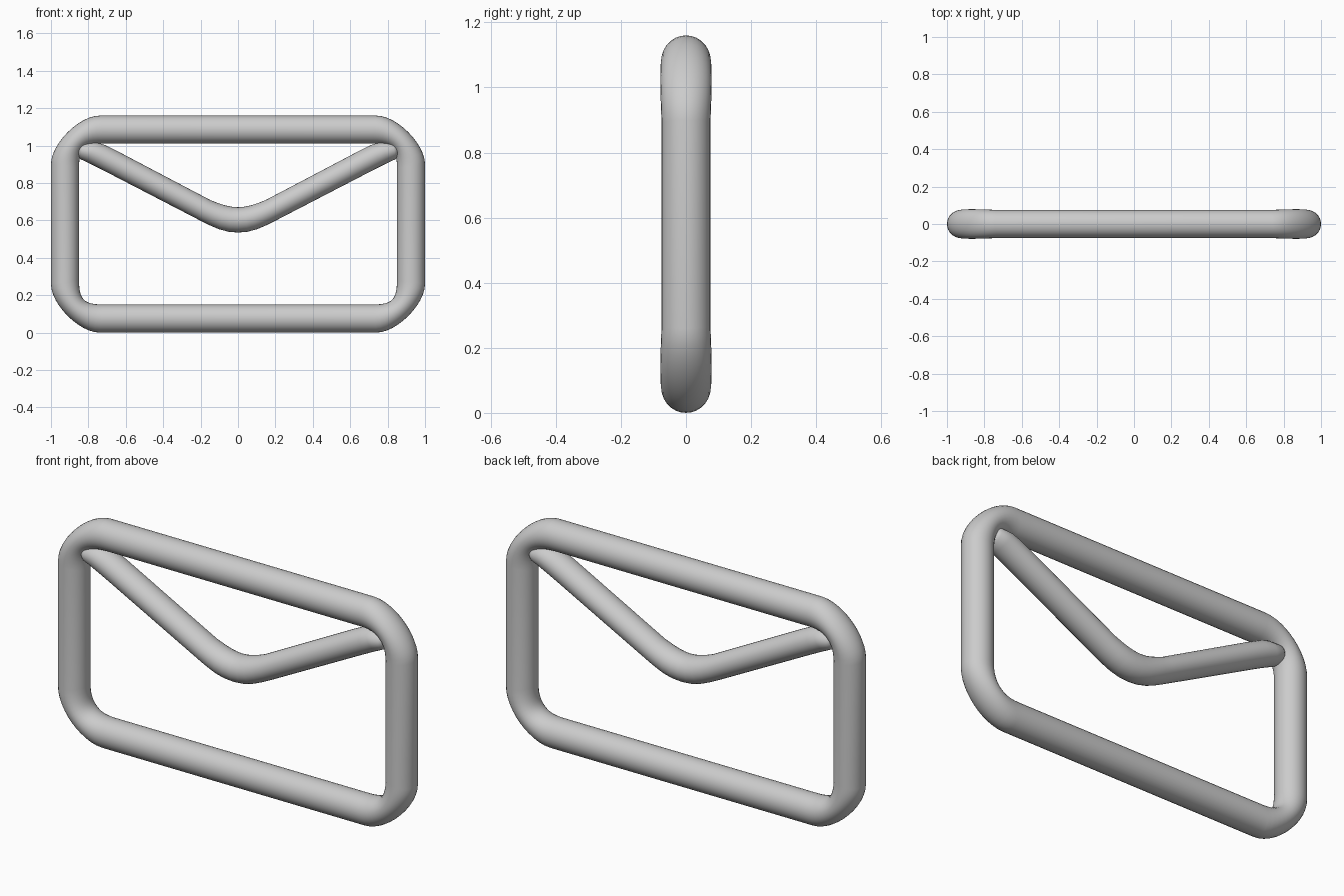
import bpy, bmesh, math
from mathutils import Vector

if "Cube" in bpy.data.objects:
    bpy.data.objects.remove(bpy.data.objects["Cube"])

SIDES = 28


def tube(name, sections, closed):
    """Loft elliptical rings; each section = (edge point A, edge point B, depth radius) in XZ."""
    bm = bmesh.new()
    rings = []
    for a, b, ry in sections:
        a, b = Vector(a), Vector(b)
        mid, half = (a + b) / 2, (a - b) / 2
        ring = []
        for i in range(SIDES):
            t = 2 * math.pi * i / SIDES
            p = mid + half * math.cos(t)
            ring.append(bm.verts.new((p.x, ry * math.sin(t), p.y)))
        rings.append(ring)
    pairs = list(zip(rings, rings[1:]))
    if closed:
        pairs.append((rings[-1], rings[0]))
    else:
        bm.faces.new(rings[0])
        bm.faces.new(rings[-1])
    for r, s in pairs:
        for i in range(SIDES):
            j = (i + 1) % SIDES
            bm.faces.new((r[i], r[j], s[j], s[i]))
    bmesh.ops.recalc_face_normals(bm, faces=bm.faces)
    mesh = bpy.data.meshes.new(name)
    bm.to_mesh(mesh)
    bm.free()
    for f in mesh.polygons:
        f.use_smooth = True
    obj = bpy.data.objects.new(name, mesh)
    bpy.context.collection.objects.link(obj)
    return obj


def corner(w, h, e, k, t):
    """Point on the rounded corner at (w, h): e = corner extent, k = handle fraction."""
    c = e * (1 - k)
    b0, b1, b2, b3 = (1 - t)**3, 3 * t * (1 - t)**2, 3 * t * t * (1 - t), t**3
    return w - (b2 * c + b3 * e), h - (b0 * e + b1 * c)


# Rounded rectangular frame: soft outer corners, tighter inner corners
CZ, STEPS = 0.58, 12
sections = []
for sx, sz in ((1, 1), (-1, 1), (-1, -1), (1, -1)):
    arc = []
    for i in range(STEPS + 1):
        t = i / STEPS
        xo, zo = corner(1.0, 0.58, 0.26, 0.42, t)
        xi, zi = corner(0.85, 0.43, 0.13, 0.8, t)
        ry = 0.075 + 0.004 * math.sin(math.pi * t)
        arc.append(((sx * xo, CZ + sz * zo), (sx * xi, CZ + sz * zi), ry))
    sections += arc if sx * sz > 0 else arc[::-1]
tube("envelope_frame", sections, True)

# V-shaped flap: right half as (upper edge, lower edge, depth), then mirrored
half = [
    ((0.0, 0.67), (0.0, 0.535), 0.072),
    ((0.035, 0.673), (0.05, 0.539), 0.072),
    ((0.068, 0.68), (0.1, 0.552), 0.072),
    ((0.103, 0.691), (0.15, 0.573), 0.071),
    ((0.145, 0.707), (0.2, 0.598), 0.07),
    ((0.645, 0.97), (0.70, 0.857), 0.07),
    ((0.71, 1.002), (0.765, 0.89), 0.07),
    ((0.755, 1.018), (0.81, 0.912), 0.069),
    ((0.825, 1.021), (0.842, 0.927), 0.064),
    ((0.848, 1.012), (0.855, 0.94), 0.05),
    ((0.857, 0.995), (0.859, 0.957), 0.028),
]
mirrored = [((-a[0], a[1]), (-b[0], b[1]), r) for a, b, r in half[:0:-1]]
tube("envelope_flap", mirrored + half, False)
